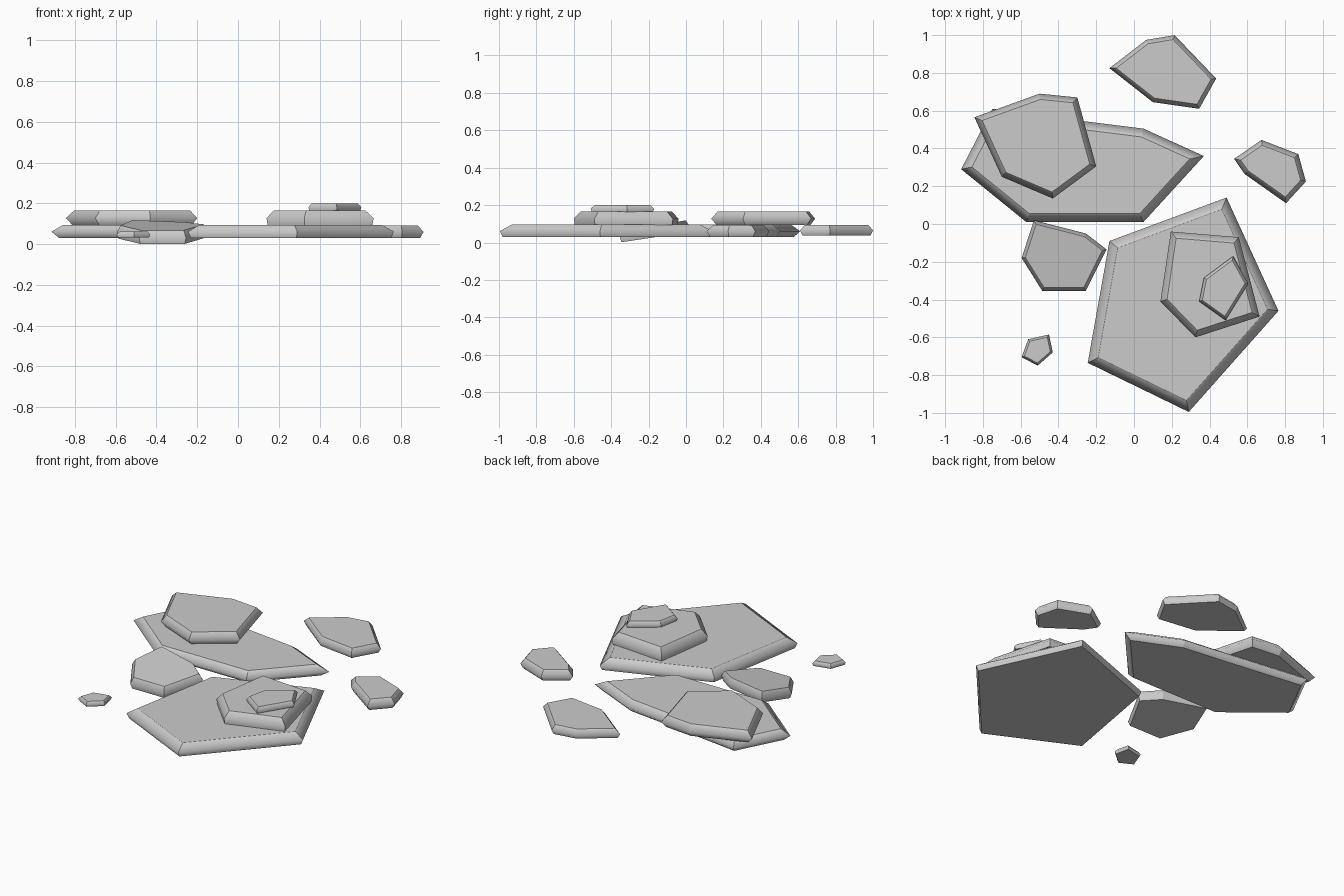
import bpy, bmesh
from mathutils import Vector

if "Cube" in bpy.data.objects:
    bpy.data.objects.remove(bpy.data.objects["Cube"])


def inset(pts, d):
    """Offset a convex clockwise/anticlockwise outline inwards by d."""
    n = len(pts)
    p = [Vector(q) for q in pts]
    area = sum(p[i].x * p[(i + 1) % n].y - p[(i + 1) % n].x * p[i].y for i in range(n))
    s = 1 if area > 0 else -1
    out = []
    for i in range(n):
        a = (p[i] - p[i - 1]).normalized()
        b = (p[(i + 1) % n] - p[i]).normalized()
        na, nb = Vector((-a.y, a.x)) * s, Vector((-b.y, b.x)) * s
        out.append(p[i] + (na + nb) * (d / (1 + na.dot(nb))))
    return out


def stone(name, pts, z0, z1, top, bottom, slope=0.0):
    """Flat slab with a rounded-over rim; slope tips it up towards +y."""
    bm = bmesh.new()
    n = len(pts)
    zm = z0 + 0.48 * (z1 - z0)
    y0 = min(p[1] for p in pts)
    rings = []
    for d, z in ((bottom, z0), (0, zm), (top, z1)):
        rings.append([bm.verts.new((q.x, q.y, z + slope * (q.y - y0))) for q in inset(pts, d)])
    bm.faces.new(rings[0])
    bm.faces.new(rings[2])
    for lo, hi in zip(rings, rings[1:]):
        for i in range(n):
            j = (i + 1) % n
            bm.faces.new((lo[i], lo[j], hi[j], hi[i]))
    bmesh.ops.recalc_face_normals(bm, faces=bm.faces)
    # only the middle rim line is smooth, all corners stay crisp
    middle = set(rings[1])
    for f in bm.faces:
        f.smooth = True
    for e in bm.edges:
        e.smooth = e.verts[0] in middle and e.verts[1] in middle
    me = bpy.data.meshes.new(name)
    bm.to_mesh(me)
    bm.free()
    bpy.context.collection.objects.link(bpy.data.objects.new(name, me))


# Two large base slabs
stone("large_front_slab", [(.49, .14), (.765, -.46), (.29, -.995), (-.245, -.735), (-.13, -.09)],
      .03, .095, .05, .012)
stone("large_back_slab", [(-.915, .29), (-.75, .61), (-.27, .545), (.05, .505), (.37, .36),
                          (.05, .01), (-.57, .01)], .03, .095, .045, .03)
# Slabs stacked on top
stone("stacked_back_slab", [(-.845, .565), (-.5, .69), (-.3, .67), (-.2, .305), (-.43, .135),
                            (-.7, .25)], .093, .165, .03, .025)
stone("stacked_front_slab", [(.195, -.04), (.555, -.07), (.665, -.49), (.325, -.6), (.14, -.41)],
      .093, .165, .033, .005)
stone("small_top_slab", [(.525, -.17), (.605, -.315), (.485, -.51), (.345, -.41), (.37, -.285)],
      .163, .2, .015, .005)
# Tilted slab on the left
stone("tilted_slab", [(-.53, .02), (-.255, -.05), (-.145, -.135), (-.255, -.355), (-.485, -.355),
                      (-.595, -.18)], 0, .065, .018, .01, .15)
# Loose stones around
stone("loose_back_stone", [(-.13, .825), (.065, .975), (.215, 1), (.435, .77), (.345, .61),
                           (.1, .645)], .038, .093, .022, .012)
stone("loose_right_stone", [(.53, .345), (.675, .445), (.87, .37), (.91, .225), (.805, .11),
                            (.585, .265)], .03, .092, .025, .015)
stone("pebble", [(-.56, -.61), (-.45, -.585), (-.43, -.68), (-.51, -.75), (-.595, -.705)],
      .032, .062, .012, .006)
